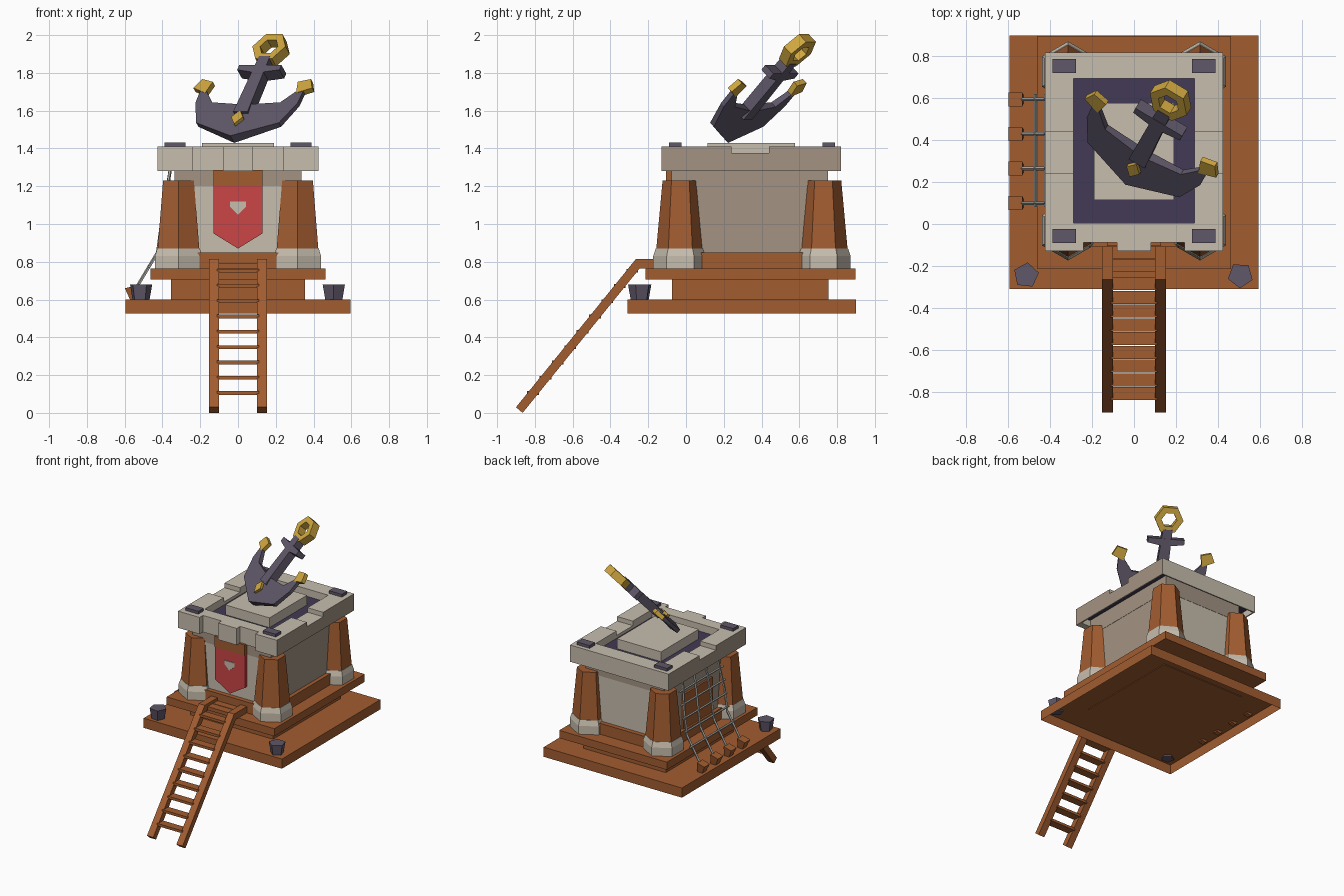
import bpy, bmesh, math
from mathutils import Matrix, Vector

if "Cube" in bpy.data.objects:
    bpy.data.objects.remove(bpy.data.objects["Cube"])


def material(name, rgb):
    m = bpy.data.materials.new(name)
    m.diffuse_color = (*rgb, 1)
    m.use_nodes = True
    m.node_tree.nodes["Principled BSDF"].inputs["Base Color"].default_value = m.diffuse_color
    return m


WOOD = material("wood", (0.36, 0.108, 0.03))
STONE = material("stone", (0.57, 0.51, 0.42))
DARK_STONE = material("dark stone", (0.37, 0.295, 0.23))
ROPE = material("rope grey", (0.42, 0.41, 0.38))
IRON = material("iron purple", (0.115, 0.095, 0.14))
FLOOR = material("dark purple", (0.055, 0.042, 0.09))
GOLD = material("gold", (0.62, 0.38, 0.05))
RED = material("banner red", (0.6, 0.06, 0.06))


def finish(name, bm, mat):
    bmesh.ops.recalc_face_normals(bm, faces=bm.faces)
    me = bpy.data.meshes.new(name)
    bm.to_mesh(me)
    bm.free()
    if mat:
        me.materials.append(mat)
    ob = bpy.data.objects.new(name, me)
    bpy.context.collection.objects.link(ob)
    return ob


def box(name, x0, x1, y0, y1, z0, z1, mat, open_below=False):
    bm = bmesh.new()
    size = Matrix.Diagonal((x1 - x0, y1 - y0, z1 - z0, 1))
    mid = Matrix.Translation(((x0 + x1) / 2, (y0 + y1) / 2, (z0 + z1) / 2))
    bmesh.ops.create_cube(bm, size=1, matrix=mid @ size)
    if open_below:
        bm.normal_update()
        low = [f for f in bm.faces if f.normal.z < -0.9]
        bmesh.ops.delete(bm, geom=low, context='FACES_ONLY')
    return finish(name, bm, mat)


def darken_sides(ob):
    """Left and right faces take the darker stone."""
    ob.data.materials.append(DARK_STONE)
    for p in ob.data.polygons:
        p.material_index = int(abs(p.normal.x) > 0.9)


def frame(origin, u, v):
    """Matrix whose local x, y, z are u, v and u x v."""
    u, v = Vector(u).normalized(), Vector(v).normalized()
    m = Matrix((u, v, u.cross(v))).transposed().to_4x4()
    m.translation = origin
    return m


def prism(name, pts, m, lo, hi, mat, taper=0):
    """Extrude a 2D outline along local z; taper thins it away from x = 0."""
    bm = bmesh.new()
    face = bm.faces.new([bm.verts.new((a, b, lo)) for a, b in pts])
    new = bmesh.ops.extrude_face_region(bm, geom=[face])["geom"]
    for v in new:
        if isinstance(v, bmesh.types.BMVert):
            v.co.z = hi
    for v in bm.verts:
        v.co.z *= 1 - taper * abs(v.co.x)
    bmesh.ops.transform(bm, matrix=m, verts=bm.verts)
    return finish(name, bm, mat)


def loft(name, x, y, rings, sides, turn, mat):
    """Stack of regular polygons given as (z, radius)."""
    bm = bmesh.new()
    loops = [[bm.verts.new((x + r * math.cos(turn + i * math.tau / sides),
                            y + r * math.sin(turn + i * math.tau / sides), z))
              for i in range(sides)] for z, r in rings]
    for a, b in zip(loops, loops[1:]):
        for i in range(sides):
            j = (i + 1) % sides
            bm.faces.new((a[i], a[j], b[j], b[i]))
    bm.faces.new(loops[0])
    bm.faces.new(loops[-1])
    return finish(name, bm, mat)


def rod(name, a, b, r, mat):
    a, b = Vector(a), Vector(b)
    bm = bmesh.new()
    rot = (b - a).to_track_quat('Z', 'Y').to_matrix().to_4x4()
    bmesh.ops.create_cone(bm, cap_ends=True, segments=5, radius1=r, radius2=r,
                          depth=(b - a).length,
                          matrix=Matrix.Translation((a + b) / 2) @ rot)
    return finish(name, bm, mat)


# Stepped wooden platform (hollow below) and stone body
box("base_plate", -0.595, 0.595, -0.31, 0.9, 0.525, 0.6, WOOD, True)
box("lower_step", -0.355, 0.355, -0.075, 0.755, 0.595, 0.71, WOOD)
box("upper_plate", -0.463, 0.463, -0.215, 0.897, 0.705, 0.765, WOOD)
box("body_footing", -0.365, 0.365, -0.11, 0.785, 0.76, 0.85, WOOD)
darken_sides(box("stone_body", -0.335, 0.335, -0.075, 0.75, 0.84, 1.335, STONE))
box("wall_top_band", -0.337, 0.337, -0.077, 0.752, 1.2, 1.33, DARK_STONE)

# Corner pillars on stone feet
for x in (-0.315, 0.315):
    for y in (-0.03, 0.728):
        loft("pillar_foot", x, y, [(0.765, 0.144), (0.83, 0.144), (0.87, 0.13)], 6, math.pi / 2, STONE)
        loft("pillar", x, y, [(0.86, 0.128), (1.23, 0.094)], 6, math.pi / 2, WOOD)

# Roof parapet: sunken floor, notches, hollow underside
roof = box("parapet", -0.425, 0.425, -0.13, 0.82, 1.28, 1.41, STONE)
darken_sides(roof)
cuts = [(-0.29, 0.29, 0.005, 0.695, 1.345, 1.5), (-0.415, 0.415, -0.08, 0.81, 1.2, 1.335)]
for s in (-1, 1):
    xs = sorted((s * 0.08, s * 0.24))
    cuts.append((xs[0], xs[1], -0.3, -0.088, 1.2, 1.5))
    xs = sorted((s * 0.2, s * 0.6))
    cuts.append((xs[0], xs[1], 0.24, 0.44, 1.375, 1.5))
for c in cuts:
    cutter = box("parapet_cutter", *c, STONE)
    cutter.hide_render = True
    cutter.hide_set(True)
    mod = roof.modifiers.new("notch", 'BOOLEAN')
    mod.operation, mod.solver, mod.object = 'DIFFERENCE', 'EXACT', cutter
box("roof_floor", -0.29, 0.29, 0.005, 0.695, 1.34, 1.352, FLOOR)
box("roof_underside", -0.416, 0.416, -0.082, 0.811, 1.329, 1.337, FLOOR)
box("anchor_pedestal", -0.19, 0.19, 0.115, 0.578, 1.345, 1.428, STONE)
for x in (-0.333, 0.333):
    for y in (-0.058, 0.755):
        box("corner_plate", x - 0.055, x + 0.055, y - 0.033, y + 0.033, 1.4, 1.432, IRON)

# Front banner with emblem
FRONT = frame((0, 0, 0), (1, 0, 0), (0, 0, 1))
box("banner_bar", -0.13, 0.13, -0.105, -0.07, 1.2, 1.285, WOOD)
prism("banner", [(-0.13, 1.21), (-0.13, 0.95), (0, 0.87), (0.13, 0.95), (0.13, 1.21)],
      FRONT, 0.07, 0.1, RED)
prism("banner_emblem", [(-0.042, 1.12), (-0.042, 1.09), (0, 1.05), (0.042, 1.09), (0.042, 1.12)],
      FRONT, 0.098, 0.106, STONE)

# Ladder: two bent rails, flat treads and a short landing
SIDE = frame((0, 0, 0), (0, 1, 0), (0, 0, 1))
rail = [(-0.9, 0.03), (-0.865, 0.0), (-0.245, 0.765), (-0.1, 0.765), (-0.1, 0.815), (-0.265, 0.815)]
for x in (-0.153, 0.1):
    prism("ladder_rail", rail, SIDE, x, x + 0.053, WOOD)
for i in range(9):
    z = 0.105 + 0.081 * i
    y = -0.895 + z * 0.81
    box("ladder_tread", -0.11, 0.11, y - 0.031, y + 0.031, z - 0.01, z + 0.01, WOOD)
for y in (-0.2, -0.135):
    box("landing_board", -0.11, 0.11, y - 0.03, y + 0.03, 0.765, 0.792, WOOD)

# Short posts on the front corners
for x, turn in ((-0.515, 0.2), (0.508, 0.9)):
    loft("corner_post", x, -0.245, [(0.59, 0.046), (0.68, 0.062)], 5, turn, IRON)

# Rope net on the left side, tied to leaning wooden pegs
net = [(-0.36, 1.28), (-0.405, 1.0), (-0.425, 0.85), (-0.47, 0.775), (-0.545, 0.65)]
for i in range(4):
    y = 0.1 + 0.165 * i
    for (xa, za), (xb, zb) in zip(net, net[1:]):
        ya = 0.35 + (y - 0.35) * (0.85 if za > 1.1 else 1)
        rod("net_rope", (xa, ya, za), (xb, y, zb), 0.009, ROPE)
    peg = loft("net_peg", 0, 0, [(-0.02, 0.026), (0.065, 0.048)], 4, math.pi / 4, WOOD)
    peg.location, peg.rotation_euler = (-0.55, y, 0.605), (0, -0.25, 0)
for x, z in ((-0.376, 1.18), (-0.392, 1.08), (-0.408, 0.98), (-0.422, 0.88), (-0.47, 0.775)):
    rod("net_cross_rope", (x, 0.08, z), (x, 0.62, z), 0.008, ROPE)
box("side_board", -0.35, -0.33, 0.17, 0.53, 0.84, 1.12, WOOD)

# Tilted anchor, built flat in its own plane
A = frame((0.088, 0.427, 1.72), (0.859, -0.512, 0), (0.32, 0.6, 0.735))
half = [(0.255, -0.265), (0.315, -0.12), (0.318, -0.02), (0.29, -0.02), (0.21, -0.12), (0.042, -0.14)]
outline = [(0, -0.37)] + half + [(-a, b) for a, b in reversed(half)]
prism("anchor_arms", outline, A, -0.028, 0.028, IRON, 1.7)
prism("anchor_shank", [(-0.044, -0.2), (0.044, -0.2), (0.034, 0.2), (-0.034, 0.2)], A, -0.032, 0.032, IRON)
prism("anchor_stock", [(-0.13, 0.1), (-0.04, 0.085), (0.04, 0.085), (0.13, 0.1),
                       (0.13, 0.135), (-0.13, 0.135)], A, -0.034, 0.034, IRON)
for s in (-1, 1):
    tip = [(0.366, -0.014), (0.335, 0.05), (0.262, 0.03), (0.28, -0.05)]
    prism("anchor_tip", [(s * a, b) for a, b in tip], A, -0.016, 0.016, GOLD)
prism("anchor_stud", [(0, -0.295), (0.036, -0.245), (0, -0.195), (-0.036, -0.245)], A, 0.02, 0.04, GOLD)

# Six-sided ring at the anchor's head
bm = bmesh.new()
loops = [[bm.verts.new((r * math.cos(i * math.pi / 3), 0.272 + r * math.sin(i * math.pi / 3), h))
          for i in range(6)] for r, h in ((0.102, -0.03), (0.102, 0.03), (0.055, 0.03), (0.055, -0.03))]
for k in range(4):
    a, b = loops[k], loops[(k + 1) % 4]
    for i in range(6):
        j = (i + 1) % 6
        bm.faces.new((a[i], a[j], b[j], b[i]))
bmesh.ops.transform(bm, matrix=A, verts=bm.verts)
finish("anchor_ring", bm, GOLD)
